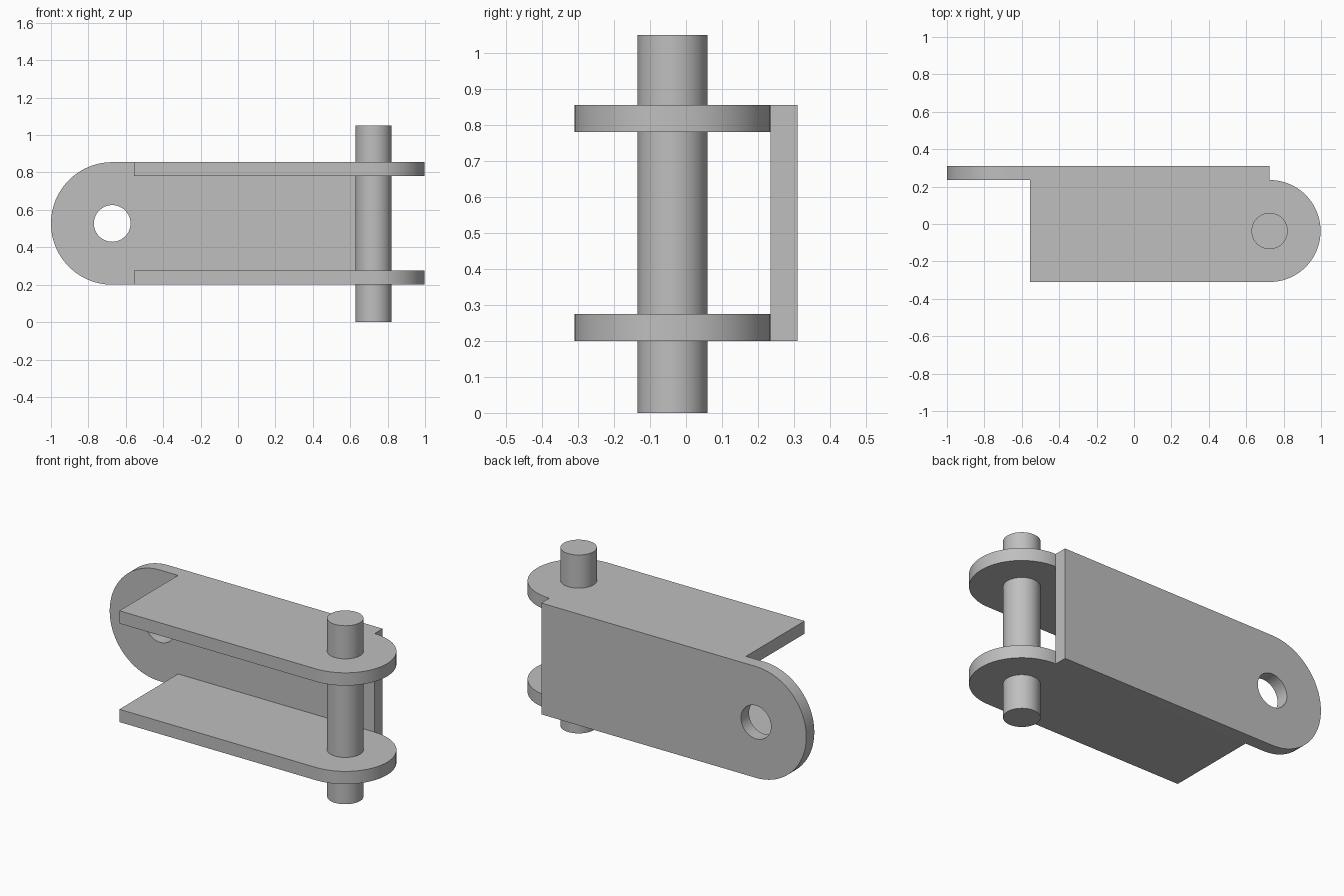
import bpy, bmesh
from math import cos, sin, pi, radians
from mathutils import Vector

cube = bpy.data.objects.get("Cube")
if cube:
    bpy.data.objects.remove(cube, do_unlink=True)

# Single plain metal colour
steel = bpy.data.materials.new("grey steel")
steel.use_nodes = True
colour = (0.52, 0.52, 0.52, 1)
steel.diffuse_color = colour
steel.node_tree.nodes["Principled BSDF"].inputs["Base Color"].default_value = colour

THICK = 0.075
BOTTOM, TOP = 0.2, 0.855
BACK, FRONT = 0.31, -0.31
INNER = BACK - THICK
PIVOT_X = 0.725


def arc(cx, cy, r, start, end, steps):
    """Points along an arc, both ends included."""
    angles = [radians(start + (end - start) * i / steps) for i in range(steps + 1)]
    return [(cx + r * cos(a), cy + r * sin(a)) for a in angles]


def extruded(name, loops, place, offset):
    """Fill flat outlines (the later ones are holes) and extrude by offset."""
    bm = bmesh.new()
    edges = []
    for loop in loops:
        verts = [bm.verts.new(place(u, v)) for u, v in loop]
        edges += [bm.edges.new((a, b)) for a, b in zip(verts, verts[1:] + verts[:1])]
    bmesh.ops.triangle_fill(bm, edges=edges, use_beauty=True)
    result = bmesh.ops.extrude_face_region(bm, geom=bm.faces[:], use_keep_orig=True)
    moved = [g for g in result["geom"] if isinstance(g, bmesh.types.BMVert)]
    bmesh.ops.translate(bm, verts=moved, vec=Vector(offset))
    bmesh.ops.recalc_face_normals(bm, faces=bm.faces[:])
    mesh = bpy.data.meshes.new(name)
    bm.to_mesh(mesh)
    bm.free()
    mesh.materials.append(steel)
    obj = bpy.data.objects.new(name, mesh)
    bpy.context.collection.objects.link(obj)
    bpy.ops.object.select_all(action="DESELECT")
    obj.select_set(True)
    bpy.context.view_layer.objects.active = obj
    bpy.ops.object.shade_smooth_by_angle(angle=radians(30))
    return obj


# Upright back plate with a rounded end and a round hole
mid_z = (BOTTOM + TOP) / 2
end_r = (TOP - BOTTOM) / 2
end_x = -1 + end_r
outline = [(PIVOT_X, BOTTOM), (PIVOT_X, TOP)] + arc(end_x, mid_z, end_r, 90, 270, 48)
hole = arc(end_x, mid_z, 0.098, 0, 360, 48)[:-1]
extruded("back_plate", [outline, hole], lambda x, z: (x, INNER, z), (0, THICK, 0))

# Two matching horizontal flanges with rounded ends around the pin
pivot_y = (FRONT + INNER) / 2
flange_r = (INNER - FRONT) / 2
flange = [(-0.555, INNER), (-0.555, FRONT)] + arc(PIVOT_X, pivot_y, flange_r, -90, 90, 48)
for name, z in (("lower_flange", BOTTOM), ("upper_flange", TOP - THICK)):
    extruded(name, [flange], lambda x, y, z=z: (x, y, z), (0, 0, THICK))

# Pin through both flanges
pin = arc(PIVOT_X, pivot_y, 0.097, 0, 360, 48)[:-1]
extruded("pin", [pin], lambda x, y: (x, y, 0), (0, 0, 1.05))
